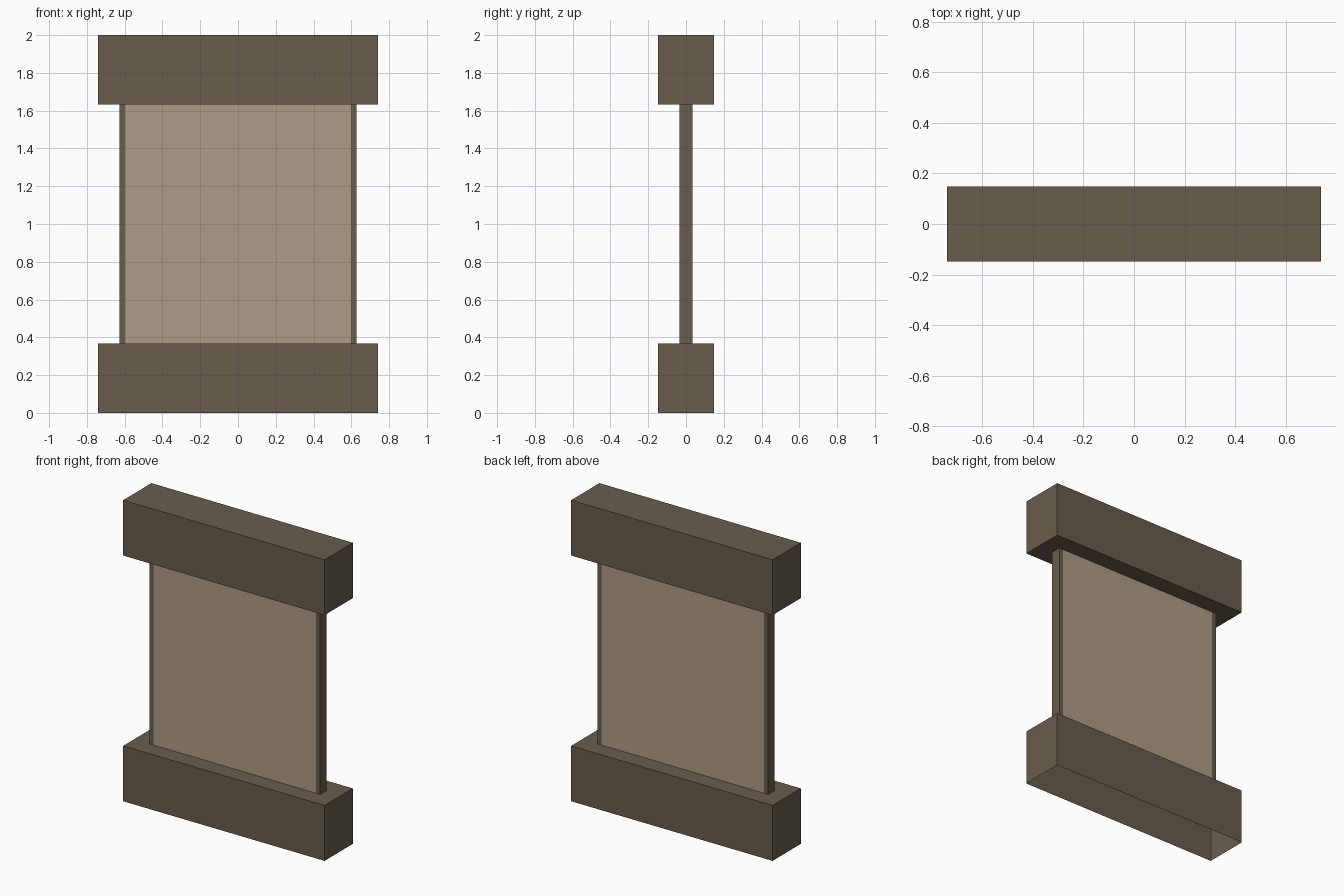
import bpy, bmesh

if "Cube" in bpy.data.objects:
    bpy.data.objects.remove(bpy.data.objects["Cube"])


def material(name, rgb):
    m = bpy.data.materials.new(name)
    m.diffuse_color = (*rgb, 1.0)
    m.use_nodes = True
    m.node_tree.nodes["Principled BSDF"].inputs["Base Color"].default_value = m.diffuse_color
    return m


DARK = material("dark brown", (0.138, 0.110, 0.072))
TAN = material("tan", (0.420, 0.332, 0.240))


def box(name, lo, hi, mat, open_sides=()):
    """Box from corner to corner, leaving out faces whose normal is listed."""
    bm = bmesh.new()
    bmesh.ops.create_cube(bm, size=1.0)
    for v in bm.verts:
        v.co = [(a + b) / 2 + c * (b - a) for a, b, c in zip(lo, hi, v.co)]
    bm.normal_update()
    drop = [f for f in bm.faces
            if any(f.normal.dot(d) > 0.9 for d in open_sides)]
    bmesh.ops.delete(bm, geom=drop, context='FACES')
    mesh = bpy.data.meshes.new(name)
    bm.to_mesh(mesh)
    bm.free()
    mesh.materials.append(mat)
    ob = bpy.data.objects.new(name, mesh)
    bpy.context.collection.objects.link(ob)
    return ob


UP, DOWN, LEFT, RIGHT = (0, 0, 1), (0, 0, -1), (-1, 0, 0), (1, 0, 0)
BX, BY, BH = 0.74, 0.148, 0.368       # beam half width, half depth, height
PX, WX, WY = 0.598, 0.628, 0.034      # panel and post half sizes

# Heavy beams; the lower one is open underneath
box("lower_beam", (-BX, -BY, 0), (BX, BY, BH), DARK, [DOWN])
box("upper_beam", (-BX, -BY, 2 - BH), (BX, BY, 2), DARK)

# Thin panel between the beams, flush with its edge posts
box("panel", (-PX, -WY, BH), (PX, WY, 2 - BH), TAN, [UP, DOWN, LEFT, RIGHT])
box("left_post", (-WX, -WY, BH), (-PX, WY, 2 - BH), DARK, [UP, DOWN, RIGHT])
box("right_post", (PX, -WY, BH), (WX, WY, 2 - BH), DARK, [UP, DOWN, LEFT])
